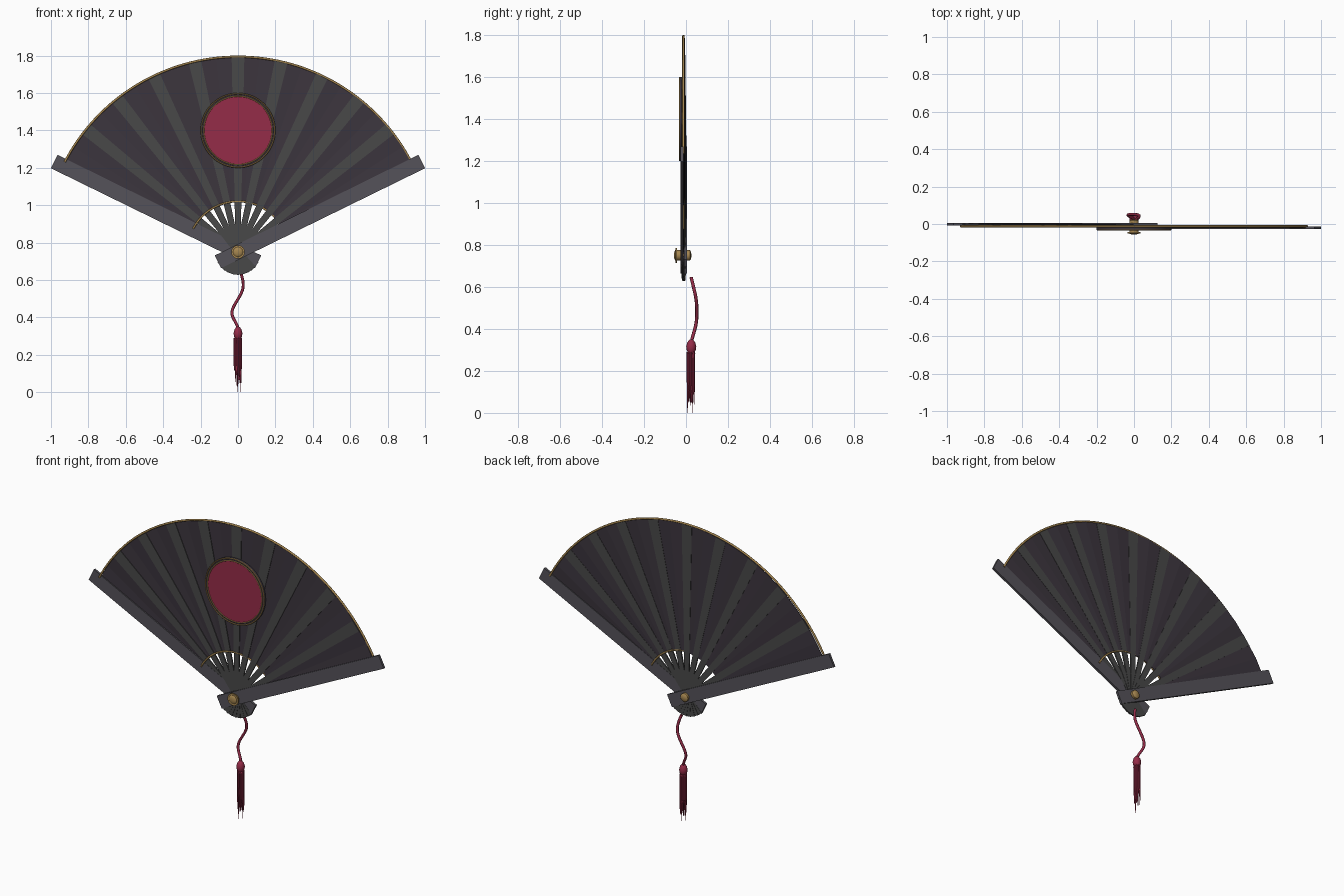
import bpy, bmesh, math, random
from mathutils import Matrix, Vector

if "Cube" in bpy.data.objects:
    bpy.data.objects.remove(bpy.data.objects["Cube"])

random.seed(4)
PZ = 0.75                      # height of the pivot
A0, A1 = math.radians(26.2), math.radians(153.8)
N = 10                         # gaps between sticks


def mat(name, c):
    m = bpy.data.materials.new(name)
    m.diffuse_color = (*c, 1)
    m.use_nodes = True
    m.node_tree.nodes["Principled BSDF"].inputs["Base Color"].default_value = m.diffuse_color
    return m


STICK = mat("stick_wood", (0.065, 0.065, 0.065))
GUARD = mat("guard_wood", (0.09, 0.085, 0.1))
LEAF = mat("dark_leaf", (0.045, 0.036, 0.048))
GOLD = mat("gold", (0.38, 0.24, 0.08))
RED = mat("crimson", (0.3, 0.025, 0.065))


def finish(bm, name, m, smooth=False):
    bmesh.ops.recalc_face_normals(bm, faces=bm.faces)
    me = bpy.data.meshes.new(name)
    bm.to_mesh(me)
    bm.free()
    ob = bpy.data.objects.new(name, me)
    bpy.context.collection.objects.link(ob)
    me.materials.append(m)
    if smooth:
        bpy.ops.object.select_all(action='DESELECT')
        ob.select_set(True)
        bpy.context.view_layer.objects.active = ob
        bpy.ops.object.shade_smooth_by_angle(angle=math.radians(40))
    return ob


def depth(a):
    """Stacked sticks: right side in front, left side behind."""
    return -0.02 + 0.018 * (a - A0) / (A1 - A0)


def polar(r, a, y):
    return Vector((r * math.cos(a), y, PZ + r * math.sin(a)))


def blade(name, half, a, thick, m):
    """Flat stick from (distance, half width) pairs, turned to angle a."""
    pts = half + [(r, -w) for r, w in reversed(half)]
    c, s, y = math.cos(a), math.sin(a), depth(a) - thick / 2
    bm = bmesh.new()
    f = bm.faces.new([bm.verts.new((r * c - w * s, y, PZ + r * s + w * c)) for r, w in pts])
    ext = bmesh.ops.extrude_face_region(bm, geom=[f])
    bmesh.ops.translate(bm, vec=(0, thick, 0),
                        verts=[v for v in ext["geom"] if isinstance(v, bmesh.types.BMVert)])
    return finish(bm, name, m)


def lathe(name, prof, origin, axis, m, seg=32):
    """Spin a (radius, height) profile about the z or y axis."""
    bm = bmesh.new()
    vs = [bm.verts.new((r, 0, h)) for r, h in prof]
    es = [bm.edges.new(p) for p in zip(vs, vs[1:])]
    bmesh.ops.spin(bm, geom=vs + es, cent=(0, 0, 0), axis=(0, 0, 1),
                   angle=math.tau, steps=seg, use_duplicate=False)
    bmesh.ops.remove_doubles(bm, verts=bm.verts, dist=1e-5)
    if axis == 'Y':
        bm.transform(Matrix.Rotation(-math.pi / 2, 4, 'X'))
    bm.transform(Matrix.Translation(origin))
    return finish(bm, name, m, True)


def tube(name, pts, radius, m, radii=None, closed=False, kind='POLY'):
    cu = bpy.data.curves.new(name, 'CURVE')
    cu.dimensions = '3D'
    cu.bevel_depth = radius
    cu.bevel_resolution = 2
    cu.use_fill_caps = True
    sp = cu.splines.new(kind)
    sp.points.add(len(pts) - 1)
    for i, p in enumerate(pts):
        sp.points[i].co = (*p, 1)
        sp.points[i].radius = radii[i] if radii else 1
    sp.use_cyclic_u = closed
    if kind == 'NURBS':
        sp.order_u = 4
        sp.use_endpoint_u = True
        sp.resolution_u = 8
    cu.materials.append(m)
    ob = bpy.data.objects.new(name, cu)
    bpy.context.collection.objects.link(ob)
    return ob


# Inner sticks and the two outer guards
for i in range(N + 1):
    a = A0 + (A1 - A0) * i / N
    if i in (0, N):
        blade("guard_right" if i == 0 else "guard_left",
              [(-0.12, 0.038), (1.095, 0.04)], a, 0.014, GUARD)
    else:
        blade(f"stick_{i}", [(-0.12, 0.026), (0, 0.018), (0.14, 0.016), (0.27, 0.018), (1.04, 0.034)],
              a, 0.008, STICK)

# Pleated leaf
bm = bmesh.new()
rows = []
for i in range(2 * N + 1):
    a = A0 + (A1 - A0) * i / (2 * N)
    y = depth(a) + (0.003 if i % 2 else 0)
    a = min(max(a, math.radians(27)), math.radians(153))
    rows.append([bm.verts.new(polar(r, a, y)) for r in (0.265, 1.042)])
for p, q in zip(rows, rows[1:]):
    bm.faces.new((p[0], p[1], q[1], q[0]))
leaf = finish(bm, "leaf", LEAF)
sol = leaf.modifiers.new("thickness", 'SOLIDIFY')
sol.thickness = 0.003
sol.offset = 0

# Gold trim along the outer and inner leaf edges
for name, r, t in (("outer_trim", 1.044, 0.006), ("inner_trim", 0.27, 0.005)):
    arc = [math.radians(27.5 + 125 * k / 64) for k in range(65)]
    tube(name, [polar(r, a, -0.012) for a in arc], t, GOLD)

# Sun medallion: red disc, dark band, gold rings
lathe("medallion_disc", [(0, -0.031), (0.182, -0.031), (0.182, -0.018), (0, -0.018)],
      (0, 0, 1.4), 'Y', RED, 64)
lathe("medallion_band", [(0.18, -0.03), (0.2, -0.03), (0.2, -0.018), (0.18, -0.018), (0.18, -0.03)],
      (0, 0, 1.4), 'Y', LEAF, 64)
for name, r in (("medallion_ring_outer", 0.197), ("medallion_ring_inner", 0.183)):
    tube(name, [(r * math.cos(k * math.tau / 64), -0.03, 1.4 + r * math.sin(k * math.tau / 64))
                for k in range(64)], 0.0035, GOLD, closed=True)

# Pivot rivet with a flanged head
lathe("pivot_rivet", [(0, -0.057), (0.014, -0.056), (0.024, -0.052), (0.026, -0.05), (0.036, -0.05),
                      (0.036, -0.042), (0.025, -0.042), (0.025, 0.018), (0.018, 0.024), (0, 0.026)],
      (0, 0, PZ), 'Y', GOLD)

# Hanging cord
tube("cord", [(0.012, 0.025, 0.645), (0.028, 0.035, 0.6), (0.036, 0.05, 0.55), (-0.02, 0.053, 0.47),
              (-0.045, 0.048, 0.41), (0, 0.03, 0.36), (0, 0.025, 0.335)], 0.008, RED, kind='NURBS')

# Tassel head and strands
lathe("tassel_head", [(0, 0.352), (0.01, 0.348), (0.019, 0.335), (0.024, 0.315), (0.021, 0.298),
                      (0.016, 0.288), (0.021, 0.282), (0, 0.278)], (0, 0.025, 0), 'Z', RED, 20)
for k in range(18):
    b = k * 2.4
    r = 0.019 * math.sqrt((k + 0.5) / 18)
    x, y = r * math.cos(b), 0.025 + r * math.sin(b)
    low = 0.0 if k in (8, 15) else random.uniform(0.03, 0.12)
    tube(f"strand_{k}", [(x, y, 0.29), (x * 1.05, y, 0.15), (x, y, low)], 0.0045, RED,
         radii=[1, 0.9, 0.25])
